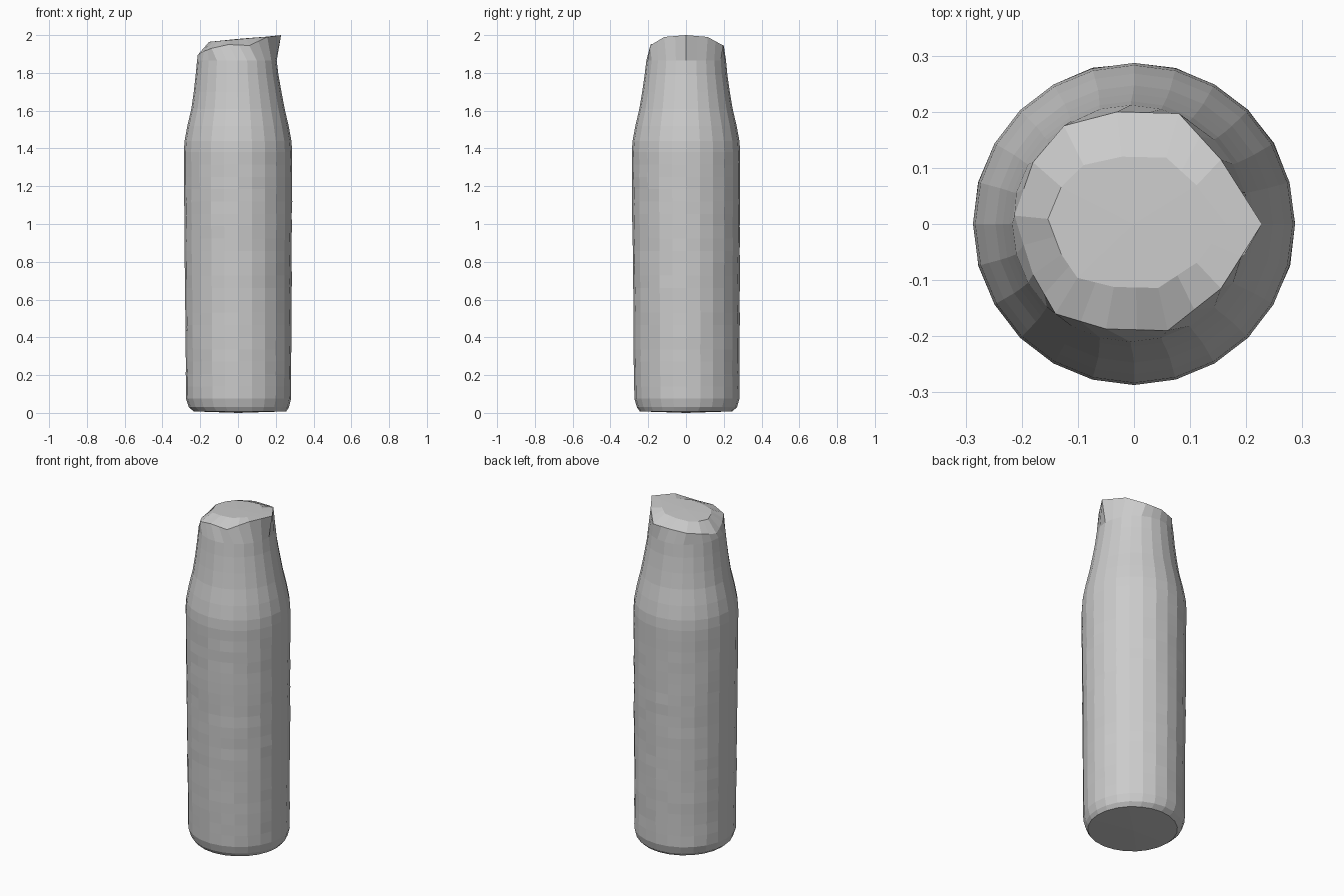
import bpy, bmesh, math, random
from mathutils import Vector

if "Cube" in bpy.data.objects:
    bpy.data.objects.remove(bpy.data.objects["Cube"])

random.seed(4)
N = 24
bm = bmesh.new()


def add_ring(points):
    return [bm.verts.new(p) for p in points]


def bridge(a, b):
    for i in range(len(a)):
        j = (i + 1) % len(a)
        bm.faces.new((a[i], a[j], b[j], b[i]))


def circle(r, z, cx=0.0, cy=0.0, jitter=0.0):
    pts = []
    for i in range(N):
        a = 2 * math.pi * i / N
        rr = r + random.uniform(-jitter, jitter)
        pts.append((cx + rr * math.cos(a), cy + rr * math.sin(a), z))
    return pts


def with_midpoints(pts):
    out = []
    for i, p in enumerate(pts):
        q = pts[(i + 1) % len(pts)]
        out += [Vector(p), (Vector(p) + Vector(q)) / 2]
    return out


# body profile: radius, height, x shift, y shift
profile = [(0.245, 0.008, 0.01, 0), (0.265, 0.03, 0.005, 0.005),
           (0.278, 0.075, 0.003, 0.005)]
for k in range(1, 21):  # finely faceted, slightly uneven straight wall
    t = k / 20
    profile.append((0.278 + 0.009 * t, 0.075 + 1.305 * t, 0.003 * (1 - t), 0.004 * (1 - t)))
profile += [(0.283, 1.44, 0, 0), (0.268, 1.52, 0, 0), (0.247, 1.61, 0, 0),
            (0.232, 1.70, -0.002, 0), (0.219, 1.79, -0.005, 0)]

first = prev = None
for r, z, cx, cy in profile:
    ring = add_ring(circle(r, z, cx, cy, 0.0015 if 0.1 < z < 1.38 else 0))
    if prev:
        bridge(prev, ring)
    else:
        first = ring
    prev = ring

# neck ring and lip with a pointed pouring corner on +x
ring = add_ring(circle(0.211, 1.865, -0.006, 0.001))
bridge(prev, ring)
rim = [(0.228, 0, 2.0), (0.155, 0.115, 1.99), (0.08, 0.197, 1.945), (-0.03, 0.2, 1.945),
       (-0.125, 0.175, 1.935), (-0.18, 0.11, 1.92), (-0.213, 0.015, 1.895),
       (-0.18, -0.09, 1.915), (-0.14, -0.16, 1.93), (-0.05, -0.187, 1.95),
       (0.06, -0.19, 1.945), (0.155, -0.115, 1.99)]
lip = add_ring(with_midpoints(rim))
bridge(ring, lip)

# bevelled, gently sloping top
inner = add_ring([(p.x * 0.72, p.y * 0.6, 1.978 + 0.09 * p.x * 0.72)
                  for p in with_midpoints(rim)])
bridge(lip, inner)
centre = bm.verts.new((0, 0, 1.98))
for i in range(N):
    bm.faces.new((inner[i], inner[(i + 1) % N], centre))

# base
base = bm.verts.new((0, 0, 0.0))
for i in range(N):
    bm.faces.new((first[(i + 1) % N], first[i], base))

bmesh.ops.recalc_face_normals(bm, faces=bm.faces)
mesh = bpy.data.meshes.new("bottle_body")
bm.to_mesh(mesh)
bm.free()
bottle = bpy.data.objects.new("bottle_body", mesh)
bpy.context.collection.objects.link(bottle)
